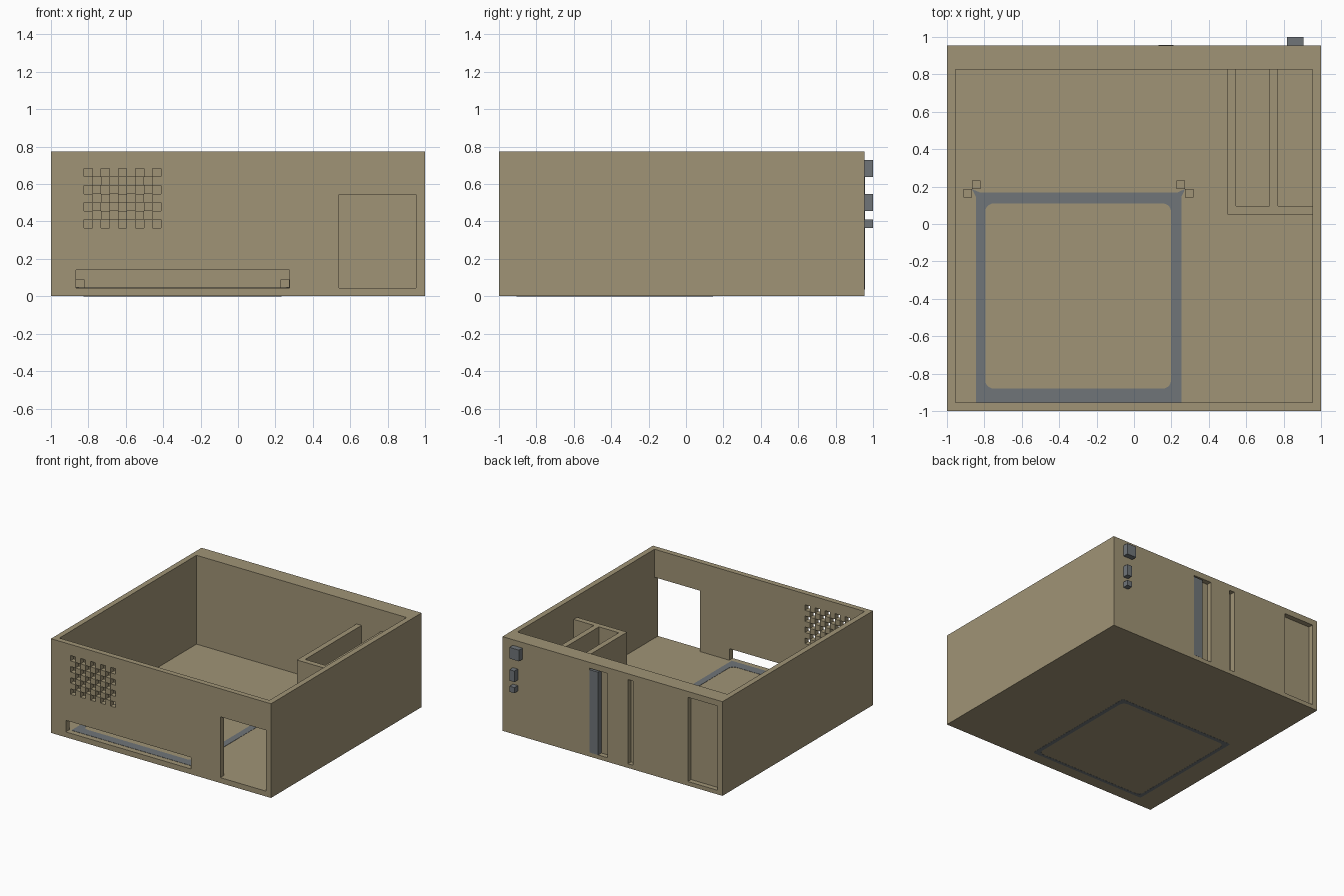
import bpy, bmesh, math
from mathutils import Matrix

cube = bpy.data.objects.get("Cube")
if cube:
    bpy.data.objects.remove(cube, do_unlink=True)


def make_material(name, rgb):
    mat = bpy.data.materials.new(name)
    mat.use_nodes = True
    col = (*rgb, 1.0)
    mat.diffuse_color = col
    mat.node_tree.nodes["Principled BSDF"].inputs["Base Color"].default_value = col
    return mat


TAN = make_material("tan", (0.352, 0.296, 0.181))
GREY = make_material("slate grey", (0.162, 0.178, 0.191))


def finish(name, bm, mat):
    bmesh.ops.recalc_face_normals(bm, faces=bm.faces)
    me = bpy.data.meshes.new(name)
    bm.to_mesh(me)
    bm.free()
    me.materials.append(mat)
    ob = bpy.data.objects.new(name, me)
    bpy.context.collection.objects.link(ob)
    return ob


def boxes(name, mat, ranges):
    """One object from boxes given as (x0, x1, y0, y1, z0, z1)."""
    bm = bmesh.new()
    for x0, x1, y0, y1, z0, z1 in ranges:
        m = Matrix.Translation(((x0 + x1) / 2, (y0 + y1) / 2, (z0 + z1) / 2))
        m = m @ Matrix.Diagonal((x1 - x0, y1 - y0, z1 - z0, 1))
        bmesh.ops.create_cube(bm, size=1, matrix=m)
    return finish(name, bm, mat)


def prism(name, mat, pts, z0, z1):
    bm = bmesh.new()
    face = bm.faces.new([bm.verts.new((x, y, z0)) for x, y in pts])
    ext = bmesh.ops.extrude_face_region(bm, geom=[face])
    verts = [g for g in ext["geom"] if isinstance(g, bmesh.types.BMVert)]
    bmesh.ops.translate(bm, verts=verts, vec=(0, 0, z1 - z0))
    return finish(name, bm, mat)


def rounded_rect(x0, x1, y0, y1, r, steps=5):
    pts = []
    corners = ((x1 - r, y1 - r), (x0 + r, y1 - r), (x0 + r, y0 + r), (x1 - r, y0 + r))
    for q, (cx, cy) in enumerate(corners):
        for i in range(steps + 1):
            a = math.pi / 2 * (q + i / steps)
            pts.append((cx + r * math.cos(a), cy + r * math.sin(a)))
    return pts


def cut(target, cutter):
    """Subtract the cutter, bake the result and delete the cutter."""
    cutter.hide_render = True
    mod = target.modifiers.new("cut", "BOOLEAN")
    mod.operation = "DIFFERENCE"
    mod.solver = "EXACT"
    mod.object = cutter
    deps = bpy.context.evaluated_depsgraph_get()
    baked = bpy.data.meshes.new_from_object(target.evaluated_get(deps))
    target.modifiers.clear()
    target.data = baked
    bpy.data.objects.remove(cutter, do_unlink=True)


# Open-topped case with a thick back wall
FLOOR, TOP, BACK = 0.045, 0.775, 0.955
case = boxes("case_shell", TAN, [(-1, 1, -1, BACK, 0.001, TOP)])
cut(case, boxes("cavity_cutter", TAN, [(-0.955, 0.955, -0.955, 0.825, FLOOR, 1)]))

# Front drive slot and tall bay opening
cut(case, boxes("front_opening_cutter", TAN, [
    (-0.865, 0.275, -1.1, -0.9, FLOOR, 0.14),
    (0.54, 0.953, -1.1, -0.9, FLOOR, 0.545)]))

# Checkerboard vent in the front wall
cell, gap = 0.0457, 0.0004
vents = []
for i in range(9):
    for j in range(7):
        if (i + j) % 2 == 0:
            x, z = -0.823 + i * cell, 0.365 + j * cell
            vents.append((x + gap, x + cell - gap, -1.1, -0.9,
                          z + gap, z + cell - gap))
cut(case, boxes("vent_cutter", TAN, vents))

# Shallow recesses in the back wall
cut(case, boxes("back_recess_cutter", TAN, [
    (x0, x1, BACK - 0.042, 1.1, 0.035, 0.727)
    for x0, x1 in ((0.045, 0.21), (-0.185, -0.14), (-0.955, -0.685))]))

# Grey block filling part of the widest slot
boxes("back_connector_strip", GREY, [(0.13, 0.21, BACK - 0.042, BACK + 0.001, 0.035, 0.715)])

# Two-channel bay against the back wall
BAY = 0.6
boxes("bay_walls", TAN, [
    (0.5, 0.955, 0.05, 0.095, FLOOR, BAY),
    (0.5, 0.545, 0.095, 0.825, FLOOR, BAY),
    (0.725, 0.77, 0.095, 0.825, FLOOR, BAY)])

# Floor pegs around the rear corners of the tray ring
boxes("corner_pegs", TAN, [
    (x, x + 0.045, y, y + 0.045, FLOOR, 0.09)
    for x, y in ((-0.867, 0.188), (-0.912, 0.141), (0.228, 0.188), (0.273, 0.141))])

# Grey ring inlaid in the floor, visible above and below
upper = prism("floor_ring_upper", GREY, [
    (-0.845, -0.955), (0.253, -0.955), (0.253, 0.145), (0.273, 0.187),
    (0.23, 0.168), (-0.822, 0.168), (-0.867, 0.187), (-0.845, 0.145)], 0.04, 0.047)
cut(upper, prism("ring_cutter", GREY, rounded_rect(-0.795, 0.198, -0.88, 0.11, 0.045), 0, 0.1))
lower = prism("floor_ring_lower", GREY,
              rounded_rect(-0.825, 0.232, -0.907, 0.145, 0.012, 2), 0, 0.008)
cut(lower, prism("ring_cutter", GREY, rounded_rect(-0.795, 0.198, -0.88, 0.11, 0.045), -0.1, 0.1))

# Connectors on the back, aligned along one edge
for name, x0, z0, z1 in (("large_connector", 0.818, 0.637, 0.729),
                         ("medium_connector", 0.86, 0.455, 0.546),
                         ("small_connector", 0.86, 0.364, 0.41)):
    boxes(name, GREY, [(x0, 0.905, BACK - 0.01, 1.0, z0, z1)])
